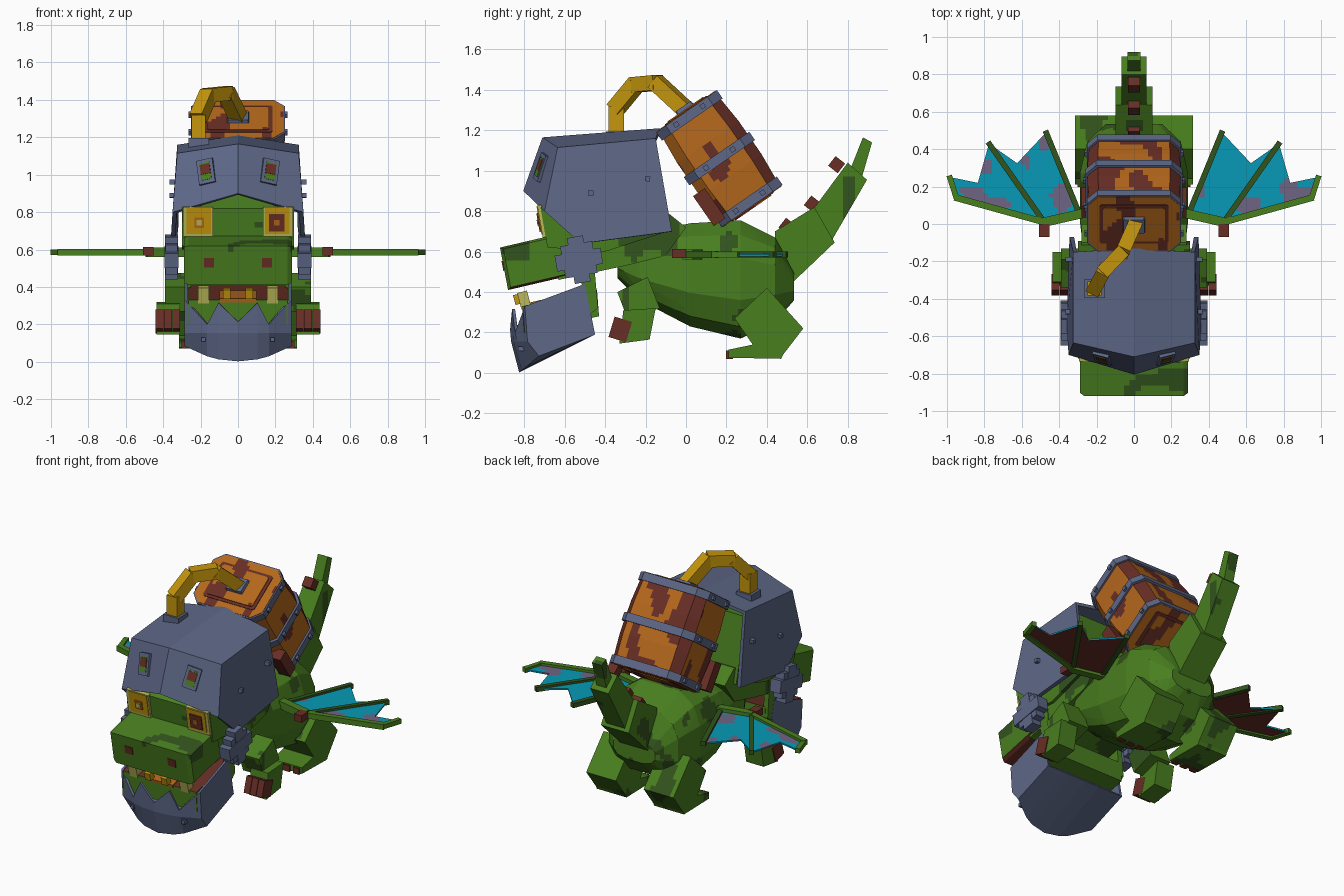
import bpy, bmesh, math
from mathutils import Vector, Matrix, noise

if "Cube" in bpy.data.objects:
    bpy.data.objects.remove(bpy.data.objects["Cube"])


def material(name, hexcol):
    ch = [int(hexcol[i:i + 2], 16) / 255 for i in (0, 2, 4)]
    col = [c / 12.92 if c < 0.04045 else ((c + 0.055) / 1.055) ** 2.4 for c in ch] + [1]
    m = bpy.data.materials.new(name)
    m.use_nodes = True
    m.diffuse_color = col
    m.node_tree.nodes["Principled BSDF"].inputs["Base Color"].default_value = col
    return m


GREEN = material("leaf green", "497F1F")
DARK = material("dark green", "32531C")
SLATE = material("slate metal", "5D6787")
WOOD = material("orange wood", "B4671C")
BROWN = material("red brown", "682E25")
GOLD = material("gold pipe", "C5960C")
TEAL = material("teal membrane", "079AB6")
CREAM = material("cream", "BAB85A")
MAUVE = material("mauve", "6F6384")


def add(name, verts, faces, *mats, rule=None, camo=None, matrix=None):
    """Mesh object; camo = (cell, noise scale, threshold) paints patches in slot 1."""
    me = bpy.data.meshes.new(name)
    me.from_pydata([tuple(v) for v in verts], [], faces)
    for m in mats:
        me.materials.append(m)
    bm = bmesh.new()
    bm.from_mesh(me)
    bmesh.ops.recalc_face_normals(bm, faces=bm.faces[:])
    if camo:
        cell, scale, limit = camo
        for ax in range(3):
            lo, hi = (f(v.co[ax] for v in bm.verts) for f in (min, max))
            no = Vector([float(i == ax) for i in range(3)])
            for k in range(1, int((hi - lo) / cell) + 1):
                bmesh.ops.bisect_plane(bm, geom=bm.verts[:] + bm.edges[:] + bm.faces[:],
                                       plane_co=no * (lo + k * cell - 0.003), plane_no=no)
        for f in bm.faces:
            p = f.calc_center_median()
            if noise.noise(Vector([p[i] * scale[i] + 3.7 for i in range(3)])) > limit:
                f.material_index = 1
    if rule:
        for f in bm.faces:
            f.normal_update()
            f.material_index = rule(f)
    bm.to_mesh(me)
    bm.free()
    ob = bpy.data.objects.new(name, me)
    bpy.context.collection.objects.link(ob)
    if matrix:
        ob.matrix_world = matrix
    return ob


def prism(name, pts, a, b, *mats, axis="x", **kw):
    """Extrude a profile (y, z) along x, or (x, y) along z."""
    n = len(pts)
    put = (lambda p, d: (d, *p)) if axis == "x" else (lambda p, d: (*p, d))
    verts = [put(p, d) for d in (a, b) for p in pts]
    faces = [range(n), range(n, 2 * n)] + [(i, (i + 1) % n, n + (i + 1) % n, n + i) for i in range(n)]
    return add(name, verts, [tuple(f) for f in faces], *mats, **kw)


def loft(name, rings, *mats, **kw):
    """Join equal rings of points and cap both ends."""
    n = len(rings[0])
    faces = [tuple(range(n)), tuple(range((len(rings) - 1) * n, len(rings) * n))]
    for r in range(len(rings) - 1):
        faces += [(r * n + i, r * n + (i + 1) % n, (r + 1) * n + (i + 1) % n, (r + 1) * n + i)
                  for i in range(n)]
    return add(name, [v for ring in rings for v in ring], faces, *mats, **kw)


def box(name, loc, size, mat, tilt=0.0, rot=None):
    """Box turned about x by tilt degrees, or by a full matrix."""
    x, y, z = (s / 2 for s in size)
    ring = [(-x, -y), (x, -y), (x, y), (-x, y)]
    m = rot if rot else Matrix.Rotation(math.radians(tilt), 4, "X")
    return prism(name, ring, -z, z, mat, axis="z", matrix=Matrix.Translation(loc) @ m)


def beam(name, a, b, w, h, mat):
    """Square bar from a to b, slightly overlong for closed elbows."""
    a, b = Vector(a), Vector(b)
    d = b - a
    return box(name, (a + b) / 2, (w, h, d.length + 0.02), mat,
               rot=d.to_track_quat("Z", "Y").to_matrix().to_4x4())


def chamfer(hx, hy, c, z):
    return [(-hx + c, -hy, z), (hx - c, -hy, z), (hx, -hy + c, z), (hx, hy - c, z),
            (hx - c, hy, z), (-hx + c, hy, z), (-hx, hy - c, z), (-hx, -hy + c, z)]


SKIN = (0.03, (6, 7, 4.5), 0.29)

# Faceted body: twelve-sided rings along y
right_half = [(.4, -1), (.8, -.8), (1, -.35), (1, .35), (.85, .75), (.5, 1)]
section = right_half + [(-a, b) for a, b in reversed(right_half)]
rings = []
for y, z0, z1, w in [(-.34, .47, .62, .20), (-.23, .36, .69, .26), (.02, .23, .74, .29),
                     (.27, .17, .755, .29), (.44, .25, .67, .25), (.535, .36, .50, .15)]:
    rings.append([(w * a, y, (z0 + z1) / 2 + (z1 - z0) / 2 * b) for a, b in section])
loft("body", rings, GREEN, DARK, camo=SKIN)

# Neck, head and snout
prism("neck", [(-.63, .46), (-.63, .67), (-.10, .80), (.0, .72), (-.10, .58), (-.3, .53)],
      -.28, .28, GREEN, DARK, camo=SKIN)
prism("head", [(-.685, .62), (-.72, .82), (-.58, .92), (-.56, 1.08), (-.18, 1.11), (-.09, .70), (-.4, .6)],
      -.3, .3, GREEN, DARK, camo=SKIN)
snout_side = [(-.88, .41), (-.92, .62), (-.62, .69), (-.58, .48)]
cy, cz = -.75, .55
loft("snout", [[(x, cy + (y - cy) * k, cz + (z - cz) * k) for y, z in snout_side]
               for x, k in [(-.29, .9), (-.265, 1), (.265, 1), (.29, .9)]], GREEN, DARK, BROWN, camo=SKIN,
     rule=lambda f: 2 if f.normal.z < -.8 else f.material_index)
for s, side, pupil, size, core in ((1, "left", BROWN, .085, WOOD), (-1, "right", WOOD, .05, CREAM)):
    box(side + "_nostril", (s * .155, -.904, .53), (.055, .008, .05), BROWN, 10.8)
    # Eyes as stacked thin plates
    box(side + "_eye_white", (s * .215, -.712, .75), (.16, .02, .16), CREAM, 10)
    box(side + "_eye_iris", (s * .21, -.717, .755), (.13, .02, .14), GOLD, 10)
    box(side + "_eye_pupil", (s * .207, -.722, .745), (size, .02, size * 1.1), pupil, 10)
    box(side + "_eye_core", (s * .207, -.727, .745), (.028, .02, .028), core, 10)
    prism(side + "_cheek", [(-.56, .60), (-.46, .60), (-.435, .32), (-.475, .29)], s * .25, s * .284, GREEN)
    # Mouth teeth
    box(side + "_fang", (s * .185, -.80, .36), (.06, .05, .085), CREAM, 15)
    box(side + "_small_tooth", (s * .06, -.83, .365), (.04, .04, .05), GOLD, 15)

# Mouth and armoured jaw
prism("lower_mouth", [(-.80, .20), (-.81, .33), (-.44, .41), (-.43, .28)], -.265, .265, GREEN, BROWN,
      rule=lambda f: int(f.normal.z > .7))
box("tongue", (0, -.72, .35), (.2, .2, .02), WOOD, 13)
xs = [-.285, -.165, -.105, 0, .105, .165, .285]
top = [(x, -.87 + .9 * x * x, z) for x, z in zip(xs, [.33, .20, .315, .215, .315, .20, .33])]
mid = [(x, -.865 + 1.0 * x * x, .155) for x in xs]
low = [(x, -.825 + 1.2 * x * x, .002 + 1.0 * x * x) for x in xs]
back = [(x, -.45, .19) for x in xs]
jaw_faces = [(r * 7 + i, r * 7 + i + 1, r * 7 + i + 8, r * 7 + i + 7) for r in range(3) for i in range(6)]
jaw_faces += [(0, 7, 14, 21, 28), (6, 13, 20, 27, 29)]
jaw = add("jaw_guard", top + mid + low + back + [(-.285, -.5, .44), (.285, -.5, .44)], jaw_faces, SLATE)
jaw.modifiers.new("thickness", "SOLIDIFY").thickness = .015
for s in (1, -1):
    box("jaw_bolt", (s * .185, -.815, .12), (.022, .03, .022), SLATE)

# Helmet shell with a shallow central ridge
half = [(.325, -.635, 1.115), (.325, -.15, 1.16), (.345, -.07, .70), (.36, -.52, .64), (.35, -.70, .80)]
ridge = [(0, -.71, 1.165), (0, -.13, 1.21), (0, -.805, .90)]
shell = half + [(-x, y, z) for x, y, z in half] + ridge
helmet = add("helmet", shell, [(0, 1, 2, 3, 4), (5, 6, 7, 8, 9), (0, 10, 11, 1), (5, 10, 11, 6),
                               (0, 4, 12, 10), (5, 9, 12, 10)], SLATE)
helmet.modifiers.new("thickness", "SOLIDIFY").thickness = .025
for s, side in ((1, "left"), (-1, "right")):
    # Eye slits lying on the slanted front face
    a, e, ac, ec = (Vector((s * p[0], p[1], p[2])) for p in (half[0], half[4], ridge[0], ridge[2]))
    u = ((a + e) - (ac + ec)).normalized() * s
    v = ((a + ac) - (e + ec)).normalized()
    n = u.cross(v).normalized()
    v = n.cross(u)
    rot = Matrix((u, v, n)).transposed().to_4x4()
    c = (a + e + ac + ec) / 4 + Vector((0, 0, .02))
    box(side + "_slit_frame", c, (.09, .135, .03), SLATE, rot=rot)
    box(side + "_slit", c + n * .003, (.055, .095, .03), GREEN, rot=rot)
    box(side + "_slit_glimpse", c + n * .005 + v * .012, (.055, .055, .03), BROWN, rot=rot)
    for y, z in ((-.47, .89), (-.19, .96)):
        box(side + "_helmet_bolt", (s * .345, y, z), (.04, .025, .025), SLATE, -5)
    # Stepped hinge disc
    for k, (w, h) in enumerate([(.23, .08), (.08, .23), (.16, .16)]):
        box(side + "_hinge_%d" % k, (s * .355, -.53, .56), (.075 - k * .006, w, h), SLATE, 10)

# Barrel tilted backwards, dark upper corner staves, hoops and lids
barrel = Matrix.Translation((0, .165, 1.06)) @ Matrix.Rotation(math.radians(34.7), 4, "X")
loft("barrel", [chamfer(.238, .170, .05, -.275), chamfer(.248, .184, .055, -.1),
                chamfer(.248, .184, .055, .1), chamfer(.238, .170, .05, .275)],
     WOOD, BROWN, camo=(.025, (10, 10, 5), .24), matrix=barrel,
     rule=lambda f: 1 if .3 < abs(f.normal.x) < .9 and f.normal.y > 0 else f.material_index)
for k, (z, hx, hy) in enumerate([(-.26, .252, .183), (0, .26, .197), (.26, .252, .183)]):
    loops = [chamfer(hx - d, hy - d, .058, z + q) for d, q in
             ((0, -.025), (0, .025), (.018, .025), (.018, -.025))]
    loft("barrel_hoop_%d" % k, loops, SLATE, matrix=barrel)
    for s in (1, -1):
        for y in (-.08, .08):
            b = box("hoop_rivet", (0, 0, 0), (.02, .025, .025), SLATE)
            b.matrix_world = barrel @ Matrix.Translation((s * (hx + .003), y, z))
for s in (1, -1):
    # Lid: wide wooden rim, thin dark groove, wooden centre
    for part, hx, hy, c, z, mats in (("rim", .244, .175, .055, .288, (WOOD, BROWN)),
                                     ("groove", .185, .125, .01, .292, (BROWN,)),
                                     ("centre", .165, .108, .01, .297, (WOOD, BROWN))):
        loft("barrel_lid_" + part, [chamfer(hx, hy, c, s * .27), chamfer(hx, hy, c, s * z)], *mats,
             camo=(.025, (11, 5, 5), .28) if len(mats) > 1 else None, matrix=barrel)
    # Saddle blocks under the barrel
    box("saddle_block", (s * .24, .115, .82), (.08, .07, .18), BROWN, 34.7)
loft("pipe_flange", [chamfer(.065, .055, .005, .28), chamfer(.055, .045, .005, .315)], SLATE, matrix=barrel)

# Bent pipe from barrel to helmet
path = [(-.21, -.345, 1.17), (-.21, -.345, 1.31), (-.16, -.25, 1.425), (-.06, -.145, 1.435), (0, -.01, 1.31)]
for k in range(4):
    beam("pipe_%d" % k, path[k], path[k + 1], .075, .075, GOLD)
box("pipe_collar", (-.21, -.345, 1.165), (.11, .1, .06), SLATE)

# Tail: three stepped blocks with red-brown spikes
tail = [([(.44, .70), (.635, .82), (.735, .645), (.53, .45), (.44, .48)], .1),
        ([(.60, .77), (.80, 1.04), (.895, .955), (.715, .645)], .066),
        ([(.81, 1.0), (.875, 1.165), (.92, 1.14), (.865, .95)], .035)]
for k, (pts, w) in enumerate(tail):
    prism("tail_%d" % k, pts, -w, w, GREEN, DARK, camo=SKIN)
for y, z in ((.50, .725), (.625, .835), (.745, 1.03)):
    box("tail_spike", (0, y, z), (.065, .06, .06), BROWN, 52)

for s, side in ((1, "left"), (-1, "right")):
    # Hind leg and claws
    prism(side + "_hind_leg", [(.24, .27), (.40, .42), (.58, .22), (.48, .09), (.47, .07), (.21, .075),
                               (.21, .115), (.33, .14)], s * .10, s * .315, GREEN, DARK, camo=SKIN)
    for x in (.14, .21, .28):
        box(side + "_hind_claw", (s * x, .215, .09), (.045, .035, .04), BROWN)
    # Front leg and paw
    prism(side + "_upper_arm", [(-.34, .40), (-.19, .475), (-.13, .32), (-.29, .27)],
          s * .24, s * .39, GREEN, DARK, camo=SKIN)
    prism(side + "_forearm", [(-.31, .31), (-.15, .32), (-.18, .165), (-.33, .145)],
          s * .31, s * .435, GREEN)
    for x in (.33, .375, .42):
        box(side + "_front_claw", (s * x, -.325, .215), (.042, .09, .105), BROWN, -17)
    # Wing membrane: teal above, red-brown below
    web = [(.28, .05), (.47, .49), (.625, .325), (.775, .43), (.835, .22), (.98, .25), (.95, .14), (.48, .02)]
    prism(side + "_wing_membrane", [(s * x, y) for x, y in web], .577, .587, TEAL, BROWN, MAUVE, axis="z",
          camo=(.025, (8, 8, 1), .24),
          rule=lambda f: 1 if f.normal.z < -.5 else 2 if f.material_index else 0)
    bones = [((.26, .06), (.48, .01), .05, GREEN), ((.48, .01), (.95, .14), .035, GREEN),
             ((.95, .14), (.985, .25), .03, GREEN), ((.48, .01), (.775, .43), .03, DARK),
             ((.29, .05), (.47, .49), .03, DARK)]
    for k, (a, b, w, mat) in enumerate(bones):
        beam(side + "_wing_bone_%d" % k, (s * a[0], a[1], .585), (s * b[0], b[1], .585), w, w, mat)
    box(side + "_wing_claw", (s * .48, -.035, .59), (.055, .07, .045), BROWN)
